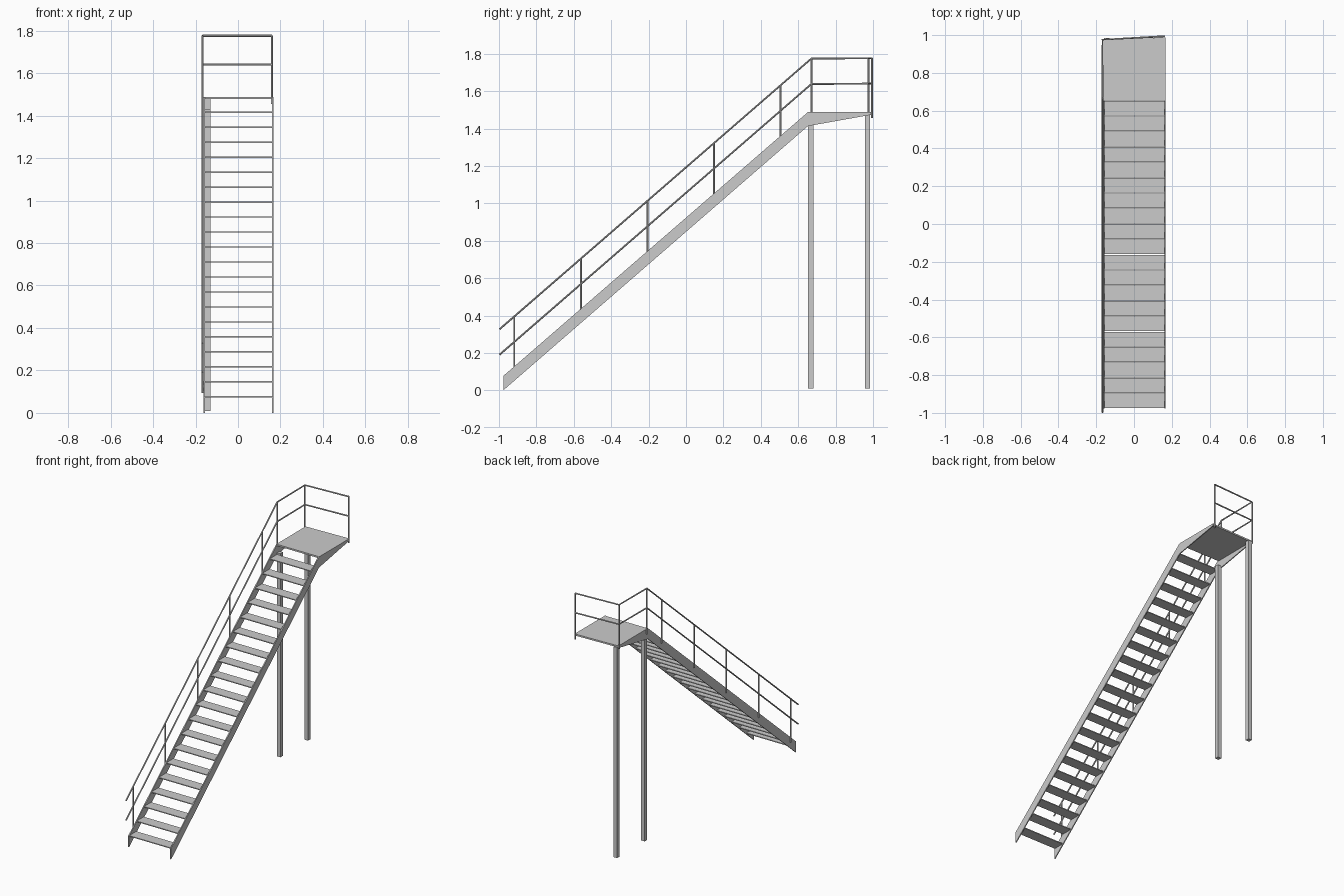
import bpy, bmesh
from mathutils import Vector

if "Cube" in bpy.data.objects:
    bpy.data.objects.remove(bpy.data.objects["Cube"])

def prism(name, pts, offset):
    """Extrude a closed outline of 3D points along an offset."""
    bm = bmesh.new()
    f = bm.faces.new([bm.verts.new(p) for p in pts])
    r = bmesh.ops.extrude_face_region(bm, geom=[f])
    bmesh.ops.translate(bm, vec=offset, verts=[v for v in r["geom"] if isinstance(v, bmesh.types.BMVert)])
    bmesh.ops.recalc_face_normals(bm, faces=bm.faces)
    me = bpy.data.meshes.new(name)
    bm.to_mesh(me)
    bm.free()
    ob = bpy.data.objects.new(name, me)
    bpy.context.collection.objects.link(ob)
    return ob

def box(name, x0, x1, y0, y1, z0, z1):
    return prism(name, [(x0, y0, z0), (x1, y0, z0), (x1, y1, z0), (x0, y1, z0)], (0, 0, z1 - z0))

def tube(name, pts, r=0.005):
    """Round bar following a path."""
    cu = bpy.data.curves.new(name, 'CURVE')
    cu.dimensions = '3D'
    cu.bevel_depth = r
    cu.bevel_resolution = 2
    cu.use_fill_caps = True
    sp = cu.splines.new('POLY')
    sp.points.add(len(pts) - 1)
    for p, co in zip(sp.points, pts):
        p.co = (*co, 1)
    sp.use_smooth = False
    ob = bpy.data.objects.new(name, cu)
    bpy.context.collection.objects.link(ob)
    return ob

# Side stringers, tapering under the landing
for name, x, end in (("left_stringer", -0.163, 0.977), ("right_stringer", 0.161, 0.988)):
    side = [(-0.977, 0), (-0.977, 0.077), (0.652, 1.488), (end, 1.488), (end, 1.473), (0.652, 1.413)]
    prism(name, [(x, y, z) for y, z in side], (0.007, 0, 0))

# Open treads
N, RUN, RISE = 20, 0.0815, 0.0705
for i in range(N):
    y, z = -0.975 + i * RUN, 0.073 + i * RISE
    box(f"tread_{i + 1}", -0.159, 0.164, y, y + 0.078, z, z + 0.006)

# Landing plate with a slightly skewed back edge
prism("landing", [(-0.163, 0.655, 1.477), (0.168, 0.655, 1.477), (0.168, 0.988, 1.477), (-0.163, 0.977, 1.477)],
      (0, 0, 0.011))

# Support columns, both on the left
for name, y in (("front_column", 0.653), ("back_column", 0.957)):
    box(name, -0.158, -0.13, y, y + 0.028, 0.01, 1.478 if y > 0.8 else 1.43)

# Handrail and mid rail: up the flight, along the landing, across the back
RX = -0.167
for name, dz in (("top_rail", 0), ("mid_rail", -0.136)):
    tube(name, [(RX, -0.997, 0.327 + dz), (RX, 0.67, 1.774 + dz), (RX, 0.976, 1.776 + dz),
                (0.16, 0.994, 1.776 + dz)])

# Rail posts on the flight
for i in range(5):
    y = -0.918 + i * 0.356
    top = 0.327 + (y + 0.997) * 0.868
    tube(f"rail_post_{i + 1}", [(RX, y, top - 0.302), (RX, y, top)])

# Landing posts
for name, x, y, z in (("landing_post", RX, 0.67, 1.455), ("corner_post", RX, 0.976, 1.468),
                      ("end_post", 0.16, 0.994, 1.455)):
    tube(name, [(x, y, z), (x, y, 1.776)])
